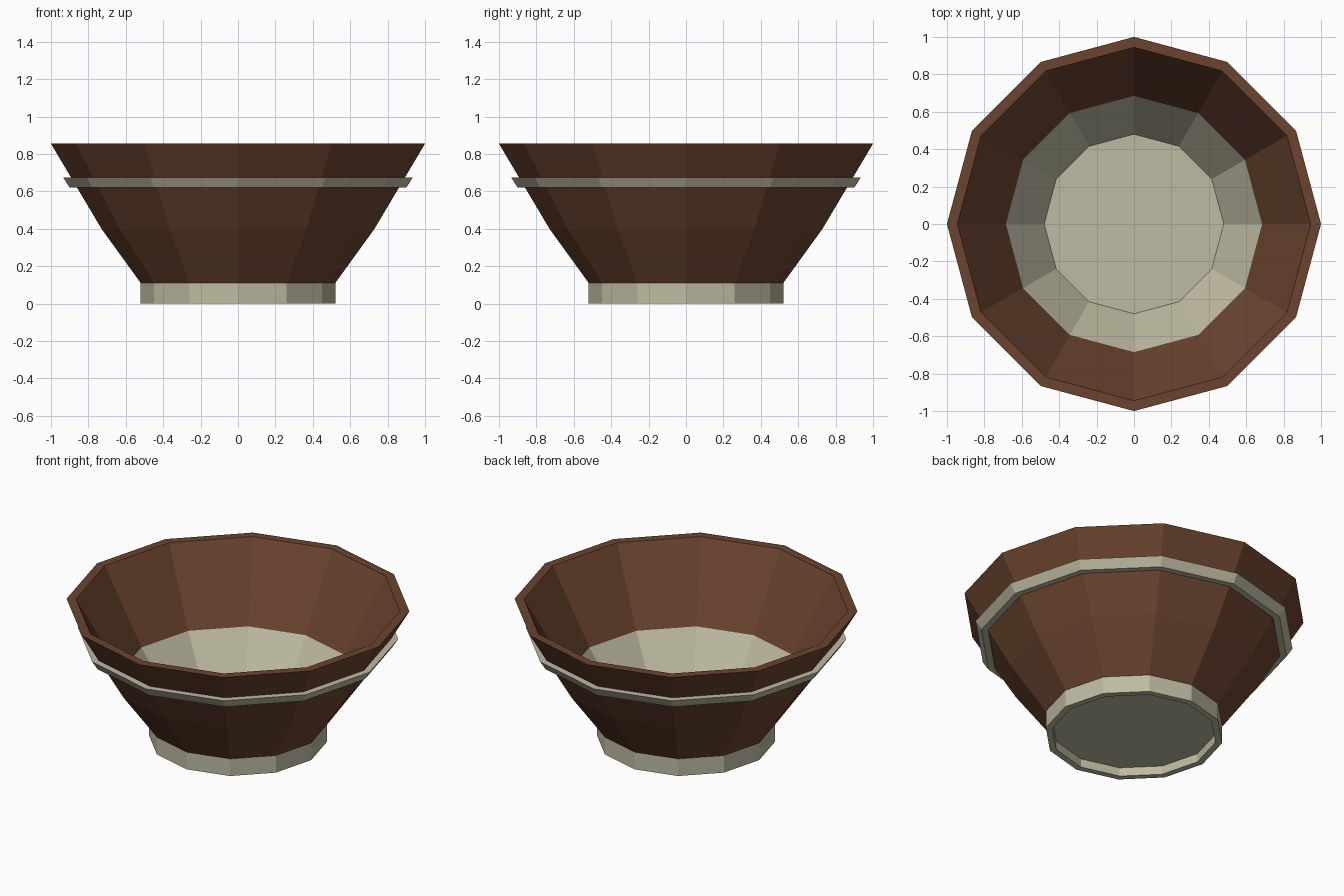
import bpy
import bmesh
from math import cos, sin, tau

SIDES = 12

cube = bpy.data.objects.get("Cube")
if cube:
    bpy.data.objects.remove(cube, do_unlink=True)


def make_material(name, rgb):
    mat = bpy.data.materials.new(name)
    mat.use_nodes = True
    colour = (*rgb, 1.0)
    mat.diffuse_color = colour
    bsdf = next(n for n in mat.node_tree.nodes if n.type == "BSDF_PRINCIPLED")
    bsdf.inputs["Base Color"].default_value = colour
    bsdf.inputs["Roughness"].default_value = 0.9
    return mat


def lathe(name, profile, mat, cap_start=False, cap_end=False):
    """Turn a (radius, height) profile into a faceted ring of flat faces."""
    bm = bmesh.new()
    angles = [tau * i / SIDES for i in range(SIDES)]
    rings = [[bm.verts.new((r * cos(a), r * sin(a), z)) for a in angles]
             for r, z in profile]
    for low, high in zip(rings, rings[1:]):
        for i in range(SIDES):
            j = (i + 1) % SIDES
            bm.faces.new((low[i], low[j], high[j], high[i]))
    if cap_start:
        bm.faces.new(rings[0][::-1])
    if cap_end:
        bm.faces.new(rings[-1])
    mesh = bpy.data.meshes.new(name)
    bm.to_mesh(mesh)
    bm.free()
    mesh.materials.append(mat)
    obj = bpy.data.objects.new(name, mesh)
    bpy.context.collection.objects.link(obj)
    return obj


brown = make_material("brown clay", (0.147, 0.058, 0.028))
cream = make_material("cream glaze", (0.515, 0.491, 0.361))

# Foot ring with a recessed underside
lathe("foot", [(0.48, 0.055), (0.48, 0), (0.52, 0), (0.52, 0.11)],
      cream, cap_start=True)

# Flared wall: outside, rim, then down the inside
lathe("bowl_wall", [(0.52, 0.11), (0.73, 0.4), (1, 0.855),
                    (0.945, 0.855), (0.685, 0.4)], brown)

# Glazed lower inside and floor
lathe("inner_lining", [(0.685, 0.4), (0.48, 0.11)], cream, cap_end=True)

# Raised band around the outside
lathe("outer_band", [(0.835, 0.62), (0.9, 0.62), (0.935, 0.675),
                     (0.87, 0.675), (0.835, 0.62)], cream)
